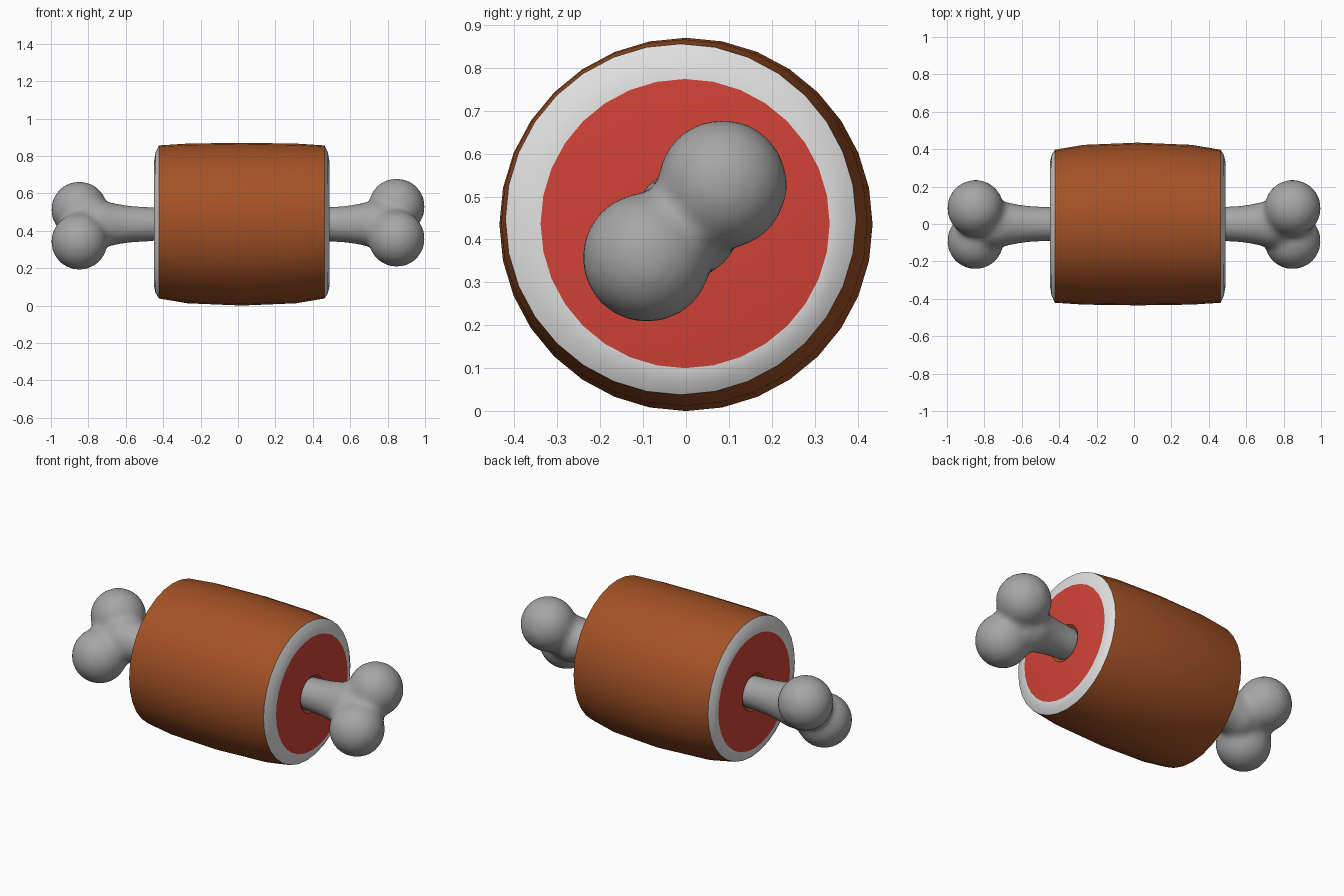
import bpy
import bmesh
from math import sin, cos, pi, radians
from mathutils import Matrix, Vector

if "Cube" in bpy.data.objects:
    bpy.data.objects.remove(bpy.data.objects["Cube"], do_unlink=True)

AXIS_Z = 0.435


def material(name, colour):
    mat = bpy.data.materials.new(name)
    mat.use_nodes = True
    mat.diffuse_color = (*colour, 1)
    mat.node_tree.nodes["Principled BSDF"].inputs["Base Color"].default_value = (*colour, 1)
    return mat


def lathe(bm, rings, sides, slots):
    """Capped solid around x; each ring is (x, radius, off-centre shift)."""
    loops = []
    for x, r, shift in rings:
        loops.append([bm.verts.new((x, r * sin(2 * pi * i / sides) - shift,
                                    AXIS_Z + r * cos(2 * pi * i / sides) + shift))
                      for i in range(sides)])
    for a, b, slot in zip(loops, loops[1:], slots):
        for i in range(sides):
            j = (i + 1) % sides
            bm.faces.new((a[i], a[j], b[j], b[i])).material_index = slot
    bm.faces.new(loops[0])
    bm.faces.new(loops[-1])


def finish(bm, name, mats):
    bmesh.ops.recalc_face_normals(bm, faces=bm.faces)
    mesh = bpy.data.meshes.new(name)
    bm.to_mesh(mesh)
    bm.free()
    for mat in mats:
        mesh.materials.append(mat)
    obj = bpy.data.objects.new(name, mesh)
    bpy.context.collection.objects.link(obj)
    return obj


skin = material("roasted brown skin", (0.37, 0.085, 0.019))
fat = material("white fat", (0.75, 0.75, 0.75))
flesh = material("red flesh", (0.64, 0.055, 0.037))
bone_grey = material("bone grey", (0.38, 0.38, 0.38))

# Meat: barrel of skin, rounded fat rim, flat flesh and a small socket at each end
half = [(0.45, 0.085, 0), (0.468, 0.108, 0), (0.468, 0.337, 0.002),
        (0.461, 0.375, 0.007), (0.443, 0.409, 0.012), (0.29, 0.427, 0.004)]
half_slots = [0, 2, 1, 1, 0, 0]
centre_x = 0.02
rings = [(centre_x - x, r, s) for x, r, s in half]
rings += [(centre_x, AXIS_Z, 0)]
rings += [(centre_x + x, r, s) for x, r, s in reversed(half)]
bm = bmesh.new()
lathe(bm, rings, 32, half_slots + half_slots[::-1])
meat = finish(bm, "meat", [skin, fat, flesh])
bpy.ops.object.select_all(action='DESELECT')
meat.select_set(True)
bpy.context.view_layer.objects.active = meat
bpy.ops.object.shade_smooth_by_angle(angle=radians(32))

# Bone: flared shaft with two knobs per end, fused into one soft surface
flare = [(0.45, 0.091, 0), (0.57, 0.098, 0), (0.66, 0.112, 0),
         (0.73, 0.13, 0), (0.81, 0.118, 0), (0.87, 0.07, 0)]
shaft = [(-x, r, s) for x, r, s in reversed(flare)] + flare
bm = bmesh.new()
lathe(bm, shaft, 32, [0] * len(shaft))
for end in (-1, 1):
    for side in (-1, 1):
        spot = Vector((0.848 * end, 0.088 * side - 0.003,
                       AXIS_Z + 0.085 * side + 0.008 * end))
        bmesh.ops.create_uvsphere(bm, u_segments=32, v_segments=20, radius=0.152,
                                  matrix=Matrix.Translation(spot))
bone = finish(bm, "bone", [bone_grey])
fuse = bone.modifiers.new("fuse", 'REMESH')
fuse.mode = 'VOXEL'
fuse.voxel_size = 0.018
fuse.use_smooth_shade = True
soften = bone.modifiers.new("soften", 'SMOOTH')
soften.factor = 0.5
soften.iterations = 10
